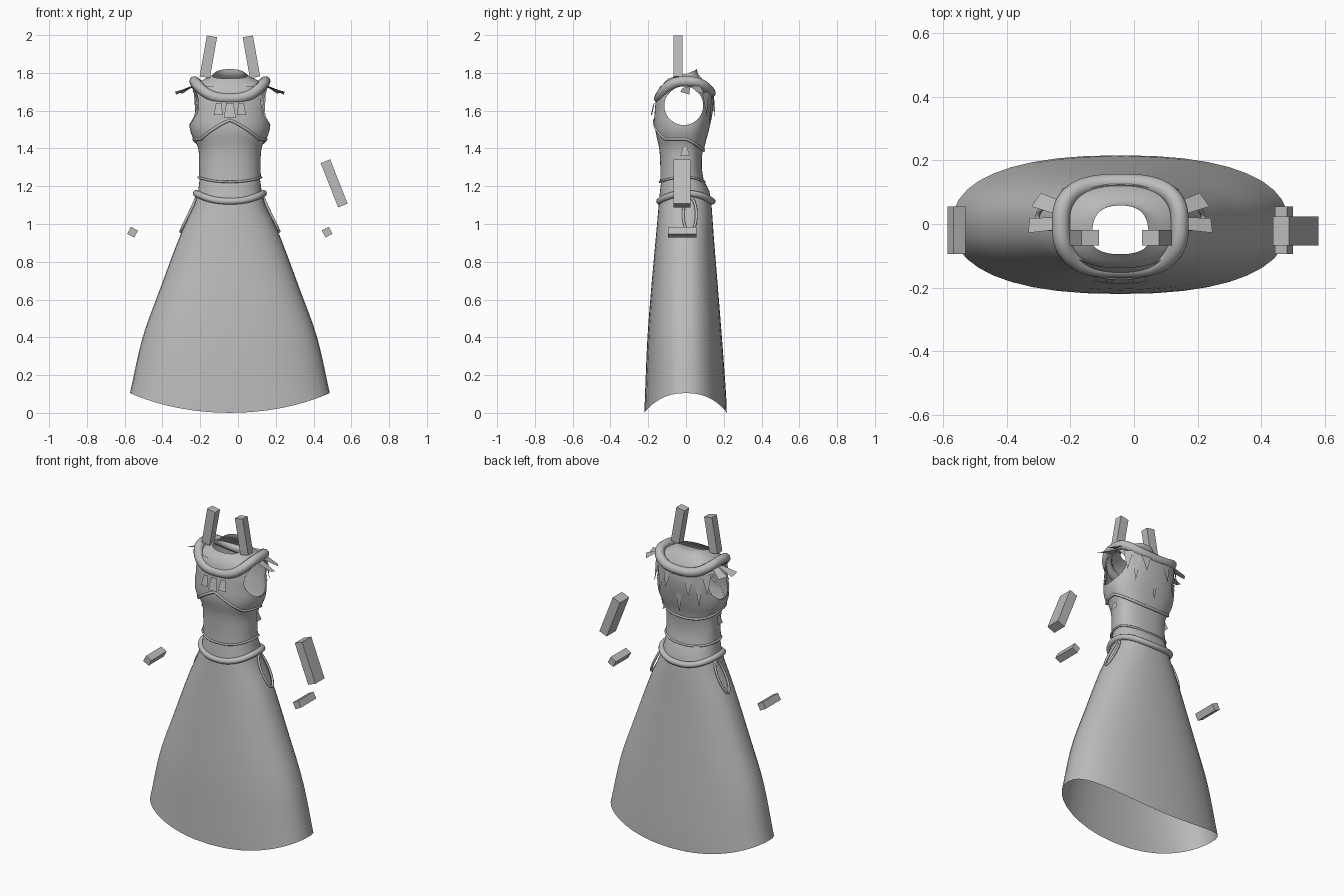
import bpy, bmesh, math
from math import sin, cos, pi
from mathutils import Vector, Matrix

if "Cube" in bpy.data.objects:
    bpy.data.objects.remove(bpy.data.objects["Cube"])

X0 = -0.043  # centre line of the dress
grey = bpy.data.materials.new("cloth grey")
grey.use_nodes = True
COLOUR = (0.5, 0.5, 0.5, 1)
grey.diffuse_color = COLOUR
grey.node_tree.nodes["Principled BSDF"].inputs["Base Color"].default_value = COLOUR


def finish(name, bm, smooth=True):
    me = bpy.data.meshes.new(name)
    bm.to_mesh(me)
    bm.free()
    ob = bpy.data.objects.new(name, me)
    bpy.context.collection.objects.link(ob)
    me.materials.append(grey)
    if smooth:
        bpy.ops.object.select_all(action='DESELECT')
        ob.select_set(True)
        bpy.context.view_layer.objects.active = ob
        bpy.ops.object.shade_smooth_by_angle(angle=math.radians(40))
    return ob


# Profiles: height, half width, front y, back y
BODICE = [(1.20, .166, -.137, .10), (1.30, .163, -.136, .084), (1.40, .168, -.142, .09),
          (1.50, .204, -.162, .115), (1.60, .206, -.158, .135), (1.68, .203, -.148, .135),
          (1.73, .19, -.13, .115), (1.77, .13, -.095, .085), (1.79, .09, -.085, .065),
          (1.82, .076, -.08, .058)]
SKIRT = [(0, .555, -.22, .216), (.1, .53, -.217, .212), (.4, .462, -.204, .19),
         (.65, .372, -.185, .17), (.96, .255, -.157, .145), (1.13, .176, -.142, .132),
         (1.19, .166, -.136, .118), (1.25, .158, -.128, .085)]


def sample(profile, z):
    n = len(profile)
    i = max(0, min(n - 2, sum(p[0] <= z for p in profile) - 1))
    a, b = profile[i], profile[i + 1]
    t = (z - a[0]) / (b[0] - a[0])
    h = b[0] - a[0]
    out = []
    for k in (1, 2, 3):  # smooth curve through the profile points
        def slope(j):
            lo, hi = profile[max(0, j - 1)], profile[min(n - 1, j + 1)]
            return (hi[k] - lo[k]) / (hi[0] - lo[0]) * h
        d0, d1, e = slope(i), slope(i + 1), b[k] - a[k]
        out.append(a[k] + d0 * t + (3 * e - 2 * d0 - d1) * t * t + (d0 + d1 - 2 * e) * t ** 3)
    return out


def oval(a, hw, yf, yb, power):
    c, s = cos(a), sin(a)
    x = math.copysign(abs(c) ** (2 / power), c) * hw
    y = abs(s) ** (2 / power) * (yb if s > 0 else yf)
    return X0 + x, y


def on_surface(profile, a, z, off=0, power=2.3):
    hw, yf, yb = sample(profile, z)
    x, y = oval(a, hw + off, yf - off, yb + off, power)
    return Vector((x, y, z))


def loft(profile, low, high, rows, sides, off=0):
    bm = bmesh.new()
    grid = []
    for r in range(rows + 1):
        ring = []
        for i in range(sides):
            a = 2 * pi * i / sides
            z = low(a) + (high(a) - low(a)) * r / rows
            ring.append(bm.verts.new(on_surface(profile, a, z, off)))
        grid.append(ring)
    for r in range(rows):
        for i in range(sides):
            j = (i + 1) % sides
            bm.faces.new((grid[r][i], grid[r][j], grid[r + 1][j], grid[r + 1][i]))
    return bm


def cut_armholes(bm, cy=-.012, cz=1.627, rad=.103):
    dist = lambda p: math.hypot(p.y - cy, p.z - cz)
    gone = [f for f in bm.faces if dist(f.calc_center_median()) < rad]
    bmesh.ops.delete(bm, geom=gone, context='FACES')
    for v in bm.verts:  # pull the ragged rim onto a clean circle
        if v.is_boundary and dist(v.co) < rad * 1.2:
            k = rad / dist(v.co)
            v.co.y, v.co.z = cy + (v.co.y - cy) * k, cz + (v.co.z - cz) * k


def tube(name, points, radius, cyclic=True):
    cu = bpy.data.curves.new(name, 'CURVE')
    cu.dimensions = '3D'
    cu.bevel_depth = radius
    cu.bevel_resolution = 3
    cu.use_fill_caps = True
    sp = cu.splines.new('POLY')
    sp.points.add(len(points) - 1)
    for p, q in zip(sp.points, points):
        p.co = (*q, 1)
    sp.use_cyclic_u = cyclic
    tmp = bpy.data.objects.new(name + " path", cu)
    bpy.context.collection.objects.link(tmp)
    me = bpy.data.meshes.new_from_object(tmp.evaluated_get(bpy.context.evaluated_depsgraph_get()))
    bpy.data.objects.remove(tmp)
    bm = bmesh.new()
    bm.from_mesh(me)
    return finish(name, bm)


ANGLES = [2 * pi * i / 64 for i in range(64)]

# Skirt with a hem that dips at front and back
finish("skirt", loft(SKIRT, lambda a: .105 * abs(cos(a)) ** 1.75, lambda a: 1.25, 16, 40))


# Bodice with raised back collar
def collar(a):
    return 1.795 + .025 * sin(a)


def bodice_hem(a):
    return 1.235 + .012 * cos(2 * a)


bm = loft(BODICE, bodice_hem, collar, 44, 96)
cut_armholes(bm)
finish("bodice", bm)
tube("bodice_hem", [on_surface(BODICE, a, bodice_hem(a), .002) for a in ANGLES], .006)


# Short overlayer, arched under the bust and pointed at the back
def vest_edge(a):
    s = sin(a)
    if s > 0:
        return 1.45 - .06 * s
    return 1.55 - .1 * min(1, abs(cos(a)) * 1.3)


bm = loft(BODICE, vest_edge, lambda a: 1.73, 26, 96, .007)
cut_armholes(bm)
finish("vest", bm)
tube("vest_edge", [on_surface(BODICE, a, vest_edge(a), .005) for a in ANGLES], .008)


# Padded shoulder roll and belt
def ring(hw, yf, yb, z, front, back, power):
    pts = []
    for a in ANGLES:
        s = sin(a)
        x, y = oval(a, hw, yf, yb, power)
        pts.append((x, y, z - (back if s > 0 else front) * s * s))
    return pts


tube("shoulder_roll", ring(.187, -.142, .13, 1.755, .09, .06, 2.8), .028)
tube("belt", ring(.178, -.14, .138, 1.162, .042, .042, 2.3), .018)


# Ragged cloth flaps
def flap(name, corners):
    bm = bmesh.new()
    bm.faces.new([bm.verts.new(c) for c in corners])
    return finish(name, bm, False)


def hanging(name, a, top, bottom, wide, tip=0):
    out = .018
    pts = [on_surface(BODICE, a + d, z, o) for d, z, o in
           ((-wide, top, out), (wide, top, out), (tip, bottom, out + .01), (-tip, bottom, out + .01))]
    flap(name, pts if tip else pts[:3])


for i, bottom in enumerate((1.57, 1.51, 1.58, 1.43, 1.56, 1.50, 1.58)):
    hanging("back_fringe", pi * (.23 + .09 * i), 1.70, bottom, .17)
for i in (-1, 0, 1):
    hanging("front_flap", -pi / 2 + .22 * i, 1.64, 1.565 + .012 * abs(i), .06, .1)
for side, label in ((1, "left"), (-1, "right")):
    def at(x, y, z):
        return (X0 + side * x, y, z)
    flap(label + "_shoulder_flap_back", [at(.18, .07, 1.74), at(.20, .03, 1.73),
                                         at(.28, .055, 1.70), at(.25, .098, 1.69)])
    flap(label + "_shoulder_flap_front", [at(.19, .022, 1.73), at(.20, -.018, 1.72),
                                          at(.29, -.028, 1.70), at(.285, .018, 1.685)])
    flap(label + "_waist_flap", [at(.178, -.015, 1.41), at(.178, .005, 1.41),
                                 at(.19, .02, 1.36), at(.19, -.03, 1.36)])
    # Looped belt ends hanging over the hips
    loop = []
    for i in range(24):
        a = 2 * pi * i / 24
        z = 1.05 + .09 * sin(a)
        loop.append(at(sample(SKIRT, z)[0] + .006, .02 + .035 * cos(a), z))
    tube(label + "_hip_loop", loop, .007)


# Loose rectangular blocks
def block(name, x, y, z, size, tilt):
    bm = bmesh.new()
    turn = Matrix.Rotation(math.radians(tilt), 4, 'Y')
    bmesh.ops.create_cube(bm, size=1, matrix=Matrix.Translation((x, y, z)) @ turn
                          @ Matrix.Diagonal((*size, 1)))
    finish(name, bm, False)


for side, label in ((1, "left"), (-1, "right")):
    block(label + "_strap_block", X0 + side * .114, -.043, 1.885, (.055, .048, .22), -10 * side)
    block(label + "_hand_block", X0 + side * .515, -.02, .957, (.042, .15, .042), -28 * side)
block("arm_block", .509, -.022, 1.215, (.054, .09, .252), -21.5)
